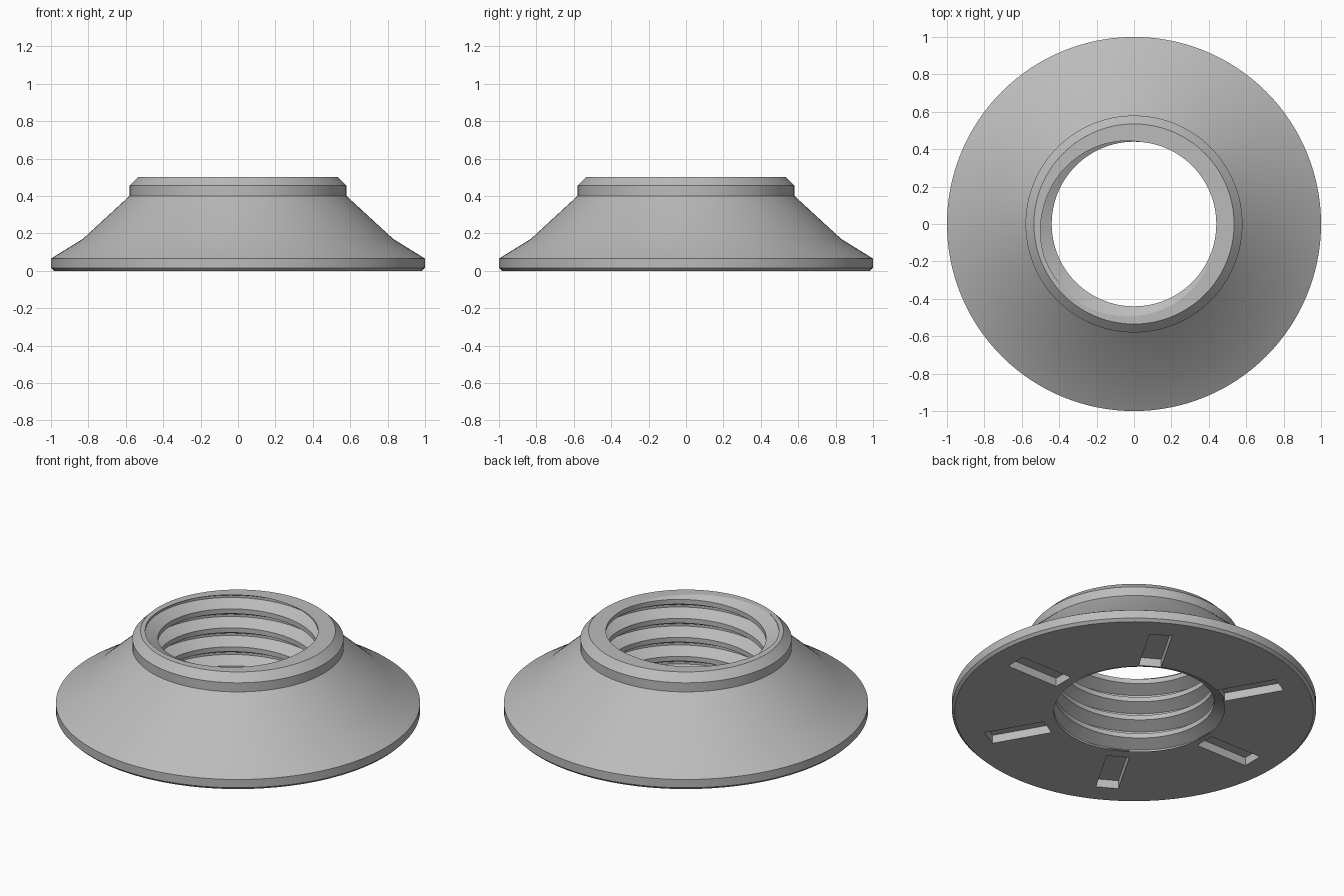
import bpy, bmesh
from math import cos, sin, pi, tau, radians
from mathutils import Matrix

if "Cube" in bpy.data.objects:
    bpy.data.objects.remove(bpy.data.objects["Cube"], do_unlink=True)

HEIGHT = 0.5
CREST, ROOT = 0.44, 0.51
PITCH = 0.115
START = HEIGHT - PITCH * 220 / 360     # height of a groove at angle zero
STEPS = 128
KNOTS = (0.06, 0.375, 0.625, 0.94)     # corners of one thread turn

# Single grey metal
metal = bpy.data.materials.new("grey metal")
grey = (0.5, 0.5, 0.5, 1)
metal.diffuse_color = grey
metal.use_nodes = True
bsdf = metal.node_tree.nodes["Principled BSDF"]
bsdf.inputs["Base Color"].default_value = grey
bsdf.inputs["Roughness"].default_value = 0.5


def make_object(name, bm):
    bmesh.ops.recalc_face_normals(bm, faces=bm.faces)
    mesh = bpy.data.meshes.new(name)
    bm.to_mesh(mesh)
    bm.free()
    mesh.materials.append(metal)
    obj = bpy.data.objects.new(name, mesh)
    bpy.context.collection.objects.link(obj)
    return obj


def bore_radius(turn, z):
    """Radius of the threaded bore at a height, for an angle in turns."""
    t = ((z - START) / PITCH - turn) % 1
    d = min(t, 1 - t)
    f = min(max((d - KNOTS[0]) / (KNOTS[1] - KNOTS[0]), 0), 1)
    return ROOT + (CREST - ROOT) * f


# Flanged body: outer profile revolved, inner rows follow the helix
outer = [(0.535, HEIGHT), (0.58, 0.455), (0.58, 0.40), (0.83, 0.17),
         (1.0, 0.065), (1.0, 0.015), (0.985, 0)]
bm = bmesh.new()
columns = []
for i in range(STEPS + 1):
    turn = i / STEPS
    heights = [0] + [START + PITCH * (k + knot + turn)
                     for k in range(-6, 3) for knot in KNOTS] + [HEIGHT]
    heights = [min(max(z, 0), HEIGHT) for z in heights]
    points = [(bore_radius(turn, z), z) for z in heights] + outer
    a = (i % STEPS) / STEPS * tau
    columns.append([bm.verts.new((r * cos(a), r * sin(a), z)) for r, z in points])
for left, right in zip(columns, columns[1:]):
    for j in range(len(left)):
        bm.faces.new((left[j - 1], right[j - 1], right[j], left[j]))
bmesh.ops.remove_doubles(bm, verts=bm.verts, dist=1e-5)
bmesh.ops.dissolve_degenerate(bm, edges=bm.edges, dist=1e-5)
body = make_object("flanged_nut_body", bm)

# Six radial pockets cut into the underside
INNER, OUTER, WIDTH, DEPTH = 0.505, 0.85, 0.125, 0.05
bm = bmesh.new()
for k in range(6):
    place = (Matrix.Rotation(k * pi / 3, 4, 'Z')
             @ Matrix.Translation(((INNER + OUTER) / 2, 0, 0))
             @ Matrix.Diagonal((OUTER - INNER, WIDTH, 2 * DEPTH, 1)))
    bmesh.ops.create_cube(bm, size=1, matrix=place)
cutter = make_object("pocket_cutter", bm)
cutter.hide_render = True

cut = body.modifiers.new("pockets", 'BOOLEAN')
cut.operation = 'DIFFERENCE'
cut.solver = 'EXACT'
cut.object = cutter
bpy.ops.object.select_all(action='DESELECT')
body.select_set(True)
bpy.context.view_layer.objects.active = body
bpy.ops.object.modifier_apply(modifier=cut.name)
bpy.data.objects.remove(cutter, do_unlink=True)

bpy.ops.object.shade_smooth_by_angle(angle=radians(25))
